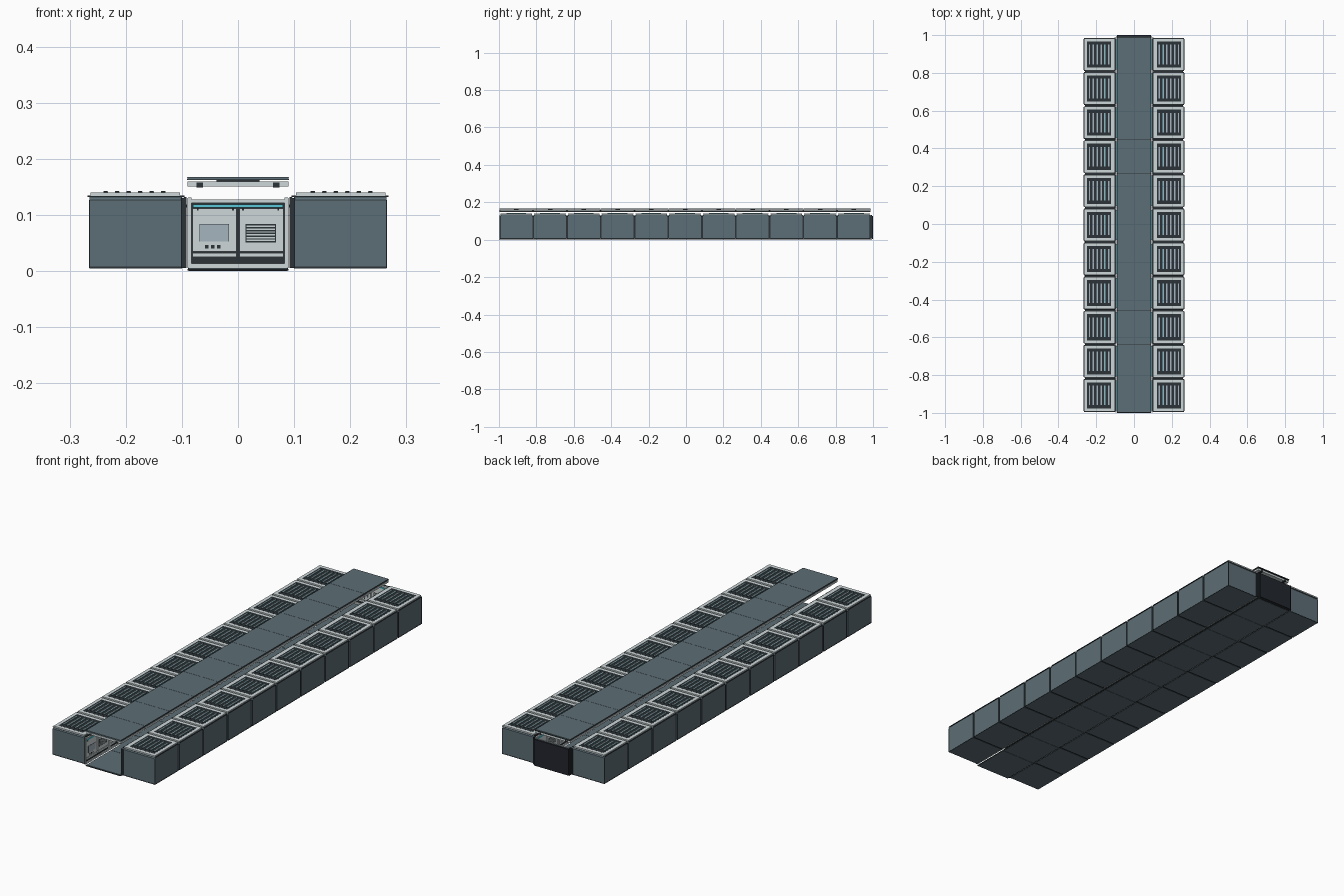
import bpy, bmesh, math
from mathutils import Matrix, Vector


def material(name, rgb):
    m = bpy.data.materials.new(name)
    m.diffuse_color = (*rgb, 1)
    return m


STEEL = material("slate_steel", (0.108, 0.156, 0.180))
LIGHT = material("light_grey", (0.62, 0.68, 0.69))
DARK = material("charcoal", (0.024, 0.032, 0.037))
BLACK = material("blue_black", (0.016, 0.019, 0.026))
TEAL = material("teal", (0.10, 0.58, 0.70))
GLASS = material("screen_grey", (0.38, 0.46, 0.52))


def box(x0, x1, y0, y1, z0, z1):
    """Prism record: xz profile swept from y0 to y1."""
    return [(x0, z0), (x1, z0), (x1, z1), (x0, z1)], y0, y1


def part(name, mat, prisms, places=(Matrix(),)):
    """One object holding every prism at every place."""
    bm = bmesh.new()
    for place in places:
        for profile, y0, y1 in prisms:
            a = [bm.verts.new(place @ Vector((x, y0, z))) for x, z in profile]
            b = [bm.verts.new(place @ Vector((x, y1, z))) for x, z in profile]
            bm.faces.new(a)
            bm.faces.new(b[::-1])
            n = len(a)
            for i in range(n):
                j = (i + 1) % n
                bm.faces.new((a[j], a[i], b[i], b[j]))
    bmesh.ops.recalc_face_normals(bm, faces=bm.faces)
    mesh = bpy.data.meshes.new(name)
    bm.to_mesh(mesh)
    bm.free()
    mesh.materials.append(mat)
    ob = bpy.data.objects.new(name, mesh)
    bpy.context.collection.objects.link(ob)
    return ob


# Layout: local x runs along a cabinet front, local y goes back into it
PITCH = 0.1805
CENTRES = [(i - 5) * PITCH - 0.005 for i in range(11)]


def stand(x_side, y):
    return (Matrix.Translation((x_side * 0.092, y, 0))
            @ Matrix.Rotation(-x_side * math.pi / 2, 4, 'Z'))


rows = [stand(s, y) for y in CENTRES for s in (1, -1)]
gaps = [stand(s, y + PITCH / 2) for y in CENTRES[:-1] for s in (1, -1)]
fronts = rows + [Matrix.Translation((0, 0.985, 0))]

# Cabinet shells with chamfered upper corners
shell = [(-0.086, 0.005), (0.086, 0.005), (0.086, 0.127),
         (0.080, 0.134), (-0.080, 0.134), (-0.086, 0.127)]
part("cabinet_shell", STEEL, [(shell, 0.008, 0.173)], rows)
part("cabinet_top_rim", DARK, [box(-0.083, 0.083, 0.003, 0.176, 0.132, 0.1345)], rows)
part("cabinet_joint", DARK, [box(-0.005, 0.005, 0.012, 0.168, 0.007, 0.127)], gaps)
part("cabinet_edge_trim", DARK,
     [box(s * 0.0863 - 0.0007, s * 0.0863 + 0.0007, 0.1715, 0.1738, 0.006, 0.127)
      for s in (-1, 1)]
     + [box(-0.0866, 0.0866, 0.1715, 0.1738, 0.0055, 0.008)]
     + [box(s * 0.0863 - 0.0005, s * 0.0863 + 0.0005, 0.010, 0.1715, 0.0055, 0.008)
        for s in (-1, 1)], rows)

# Roof grilles
part("grille_frame", LIGHT, [
    box(-0.085, 0.085, 0.011, 0.029, 0.134, 0.140),
    box(-0.085, 0.085, 0.156, 0.171, 0.134, 0.140),
    box(-0.085, -0.069, 0.029, 0.156, 0.134, 0.140),
    box(0.069, 0.085, 0.029, 0.156, 0.134, 0.140)], rows)
part("grille_bed", DARK, [box(-0.069, 0.069, 0.029, 0.156, 0.135, 0.1403)], rows)
# Each slat: dark core, pale top, teal lit flanks
SLATS = [0.0925 + (k - 2.5) * 0.0205 for k in range(6)]
part("grille_slat", DARK,
     [box(-0.053, 0.053, v - 0.0034, v + 0.0034, 0.140, 0.1424) for v in SLATS], rows)
part("grille_slat_top", GLASS,
     [box(-0.052, 0.052, v - 0.0036, v + 0.0036, 0.1422, 0.143) for v in SLATS], rows)
part("grille_slat_glow", TEAL,
     [box(-0.052, 0.052, v + d - 0.0003, v + d + 0.0003, 0.1403, 0.1423)
      for v in SLATS for d in (-0.0035, 0.0035)], rows)

# Cabinet fronts, used along both rows and on the end wall
part("front_backing", DARK, [box(-0.089, 0.089, 0.005, 0.010, 0.006, 0.127)], fronts)
part("front_frame", LIGHT,
     [box(-0.0893, -0.0825, 0, 0.005, 0.006, 0.131),
      box(0.0825, 0.0893, 0, 0.005, 0.006, 0.131),
      box(-0.0825, 0.0825, 0, 0.005, 0.121, 0.128),
      box(-0.0825, 0.0825, 0, 0.005, 0.006, 0.014)], fronts)
part("front_edge", DARK,
     [box(s * 0.0897 - 0.0004, s * 0.0897 + 0.0004, 0.0002, 0.010, 0.006, 0.1305)
      for s in (-1, 1)], fronts)
part("front_door", LIGHT,
     [box(a, a + 0.0785, 0.002, 0.005, 0.035, 0.112) for a in (-0.081, 0.0025)]
     + [box(a, a + 0.0785, 0.002, 0.005, 0.025, 0.032) for a in (-0.081, 0.0025)], fronts)
part("light_strip", TEAL, [box(-0.080, 0.080, -0.0008, 0.005, 0.1135, 0.1185)], fronts)
part("screen_bezel", DARK, [box(-0.0686, -0.0164, 0.0012, 0.002, 0.0524, 0.0836)], fronts)
part("screen", GLASS, [box(-0.068, -0.017, 0.0005, 0.0012, 0.053, 0.083)], fronts)
part("button", DARK,
     [box(x, x + 0.006, 0.0008, 0.002, 0.040, 0.047) for x in (-0.059, -0.048, -0.037)], fronts)
part("vent_panel", DARK, [box(0.013, 0.068, 0.0012, 0.002, 0.051, 0.084)], fronts)
part("vent_slat", LIGHT,
     [box(0.015, 0.066, 0.0004, 0.0012, 0.0535 + k * 0.005, 0.056 + k * 0.005)
      for k in range(6)], fronts)
part("door_hinge", DARK,
     [box(x - 0.0015, x + 0.0015, 0.0008, 0.002, 0.108, 0.112)
      for x in (-0.072, -0.009, 0.009, 0.072)], fronts)

# End wall back
part("end_wall_back", BLACK, [box(-0.0895, 0.0895, 0.995, 1.0, 0.004, 0.127)])
part("end_wall_post", DARK,
     [box(s * 0.094 - 0.0025, s * 0.094 + 0.0025, 0.985, 0.995, 0.006, 0.132) for s in (-1, 1)])

# Aisle floor
part("floor_seam", DARK, [box(-0.090, 0.090, -1.0, 0.995, 0.001, 0.004)])
part("floor_tile", STEEL,
     [box(-0.088, 0.088, y - 0.0893, y + 0.0893, 0, 0.006) for y in CENTRES])

# Floating canopy over the aisle
part("canopy_panel", STEEL,
     [box(-0.090, 0.090, y - 0.0897, y + 0.0897, 0.1635, 0.168) for y in CENTRES])
part("canopy_underlay", DARK, [box(-0.0905, 0.0905, -0.997, 0.990, 0.162, 0.1645)])
part("canopy_edge", DARK,
     [box(s * 0.090 - 0.0006, s * 0.090 + 0.0006, -0.996, 0.988, 0.1667, 0.1682)
      for s in (-1, 1)])
part("canopy_spacer", DARK,
     [box(-0.038, 0.038, y - 0.012, y + 0.012, 0.1595, 0.163) for y in CENTRES])
part("canopy_tray", LIGHT,
     [box(-0.090, 0.090, y - 0.088, y + 0.088, 0.151, 0.160) for y in CENTRES])
part("canopy_rail", DARK,
     [box(s * 0.068 - 0.006, s * 0.068 + 0.006, -0.996, 0.986, 0.149, 0.158) for s in (-1, 1)])
